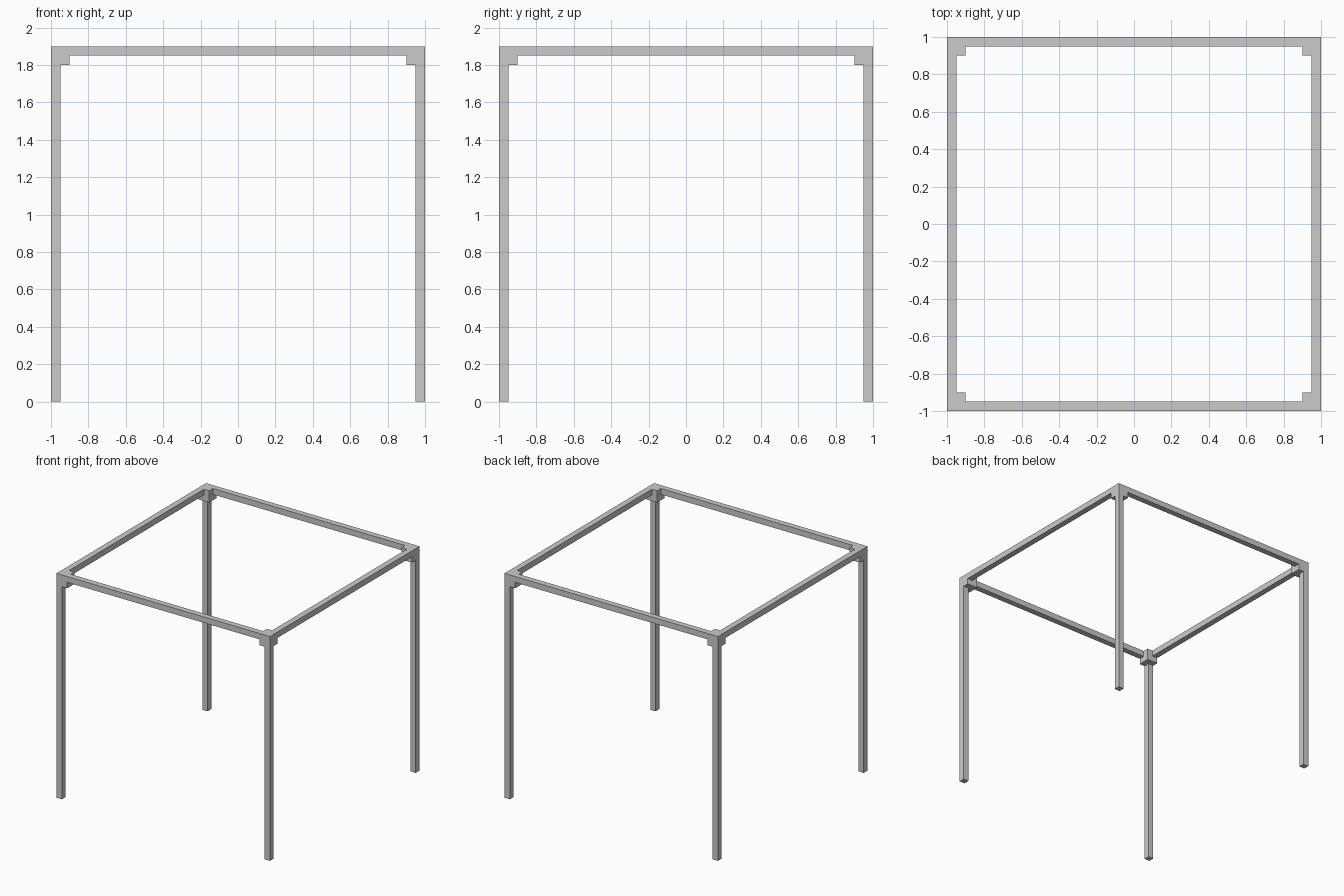
import bpy

if "Cube" in bpy.data.objects:
    bpy.data.objects.remove(bpy.data.objects["Cube"])

H, T, J = 1.9, 0.05, 0.1  # frame height, bar thickness, corner joint size


def box(name, lo, hi):
    bpy.ops.mesh.primitive_cube_add(size=1, location=[(a + b) / 2 for a, b in zip(lo, hi)])
    ob = bpy.context.object
    ob.name = name
    ob.scale = [b - a for a, b in zip(lo, hi)]
    bpy.ops.object.transform_apply(location=False, rotation=False, scale=True)
    return ob


def span(side, size):
    # interval of given size measured inward from the outer face at +1 or -1
    return sorted((side, side * (1 - size)))


# Legs and cube joints at the four corners
for sx, xn in ((-1, "left"), (1, "right")):
    for sy, yn in ((-1, "front"), (1, "back")):
        (x0, x1), (y0, y1) = span(sx, T), span(sy, T)
        box(f"{yn}_{xn}_leg", (x0, y0, 0), (x1, y1, H - J))
        (x0, x1), (y0, y1) = span(sx, J), span(sy, J)
        box(f"{yn}_{xn}_corner_joint", (x0, y0, H - J), (x1, y1, H))

# Top rails between the joints
e = 1 - J
for s, xn, yn in ((-1, "left", "front"), (1, "right", "back")):
    a, b = span(s, T)
    box(f"{yn}_rail", (-e, a, H - T), (e, b, H))
    box(f"{xn}_rail", (a, -e, H - T), (b, e, H))
